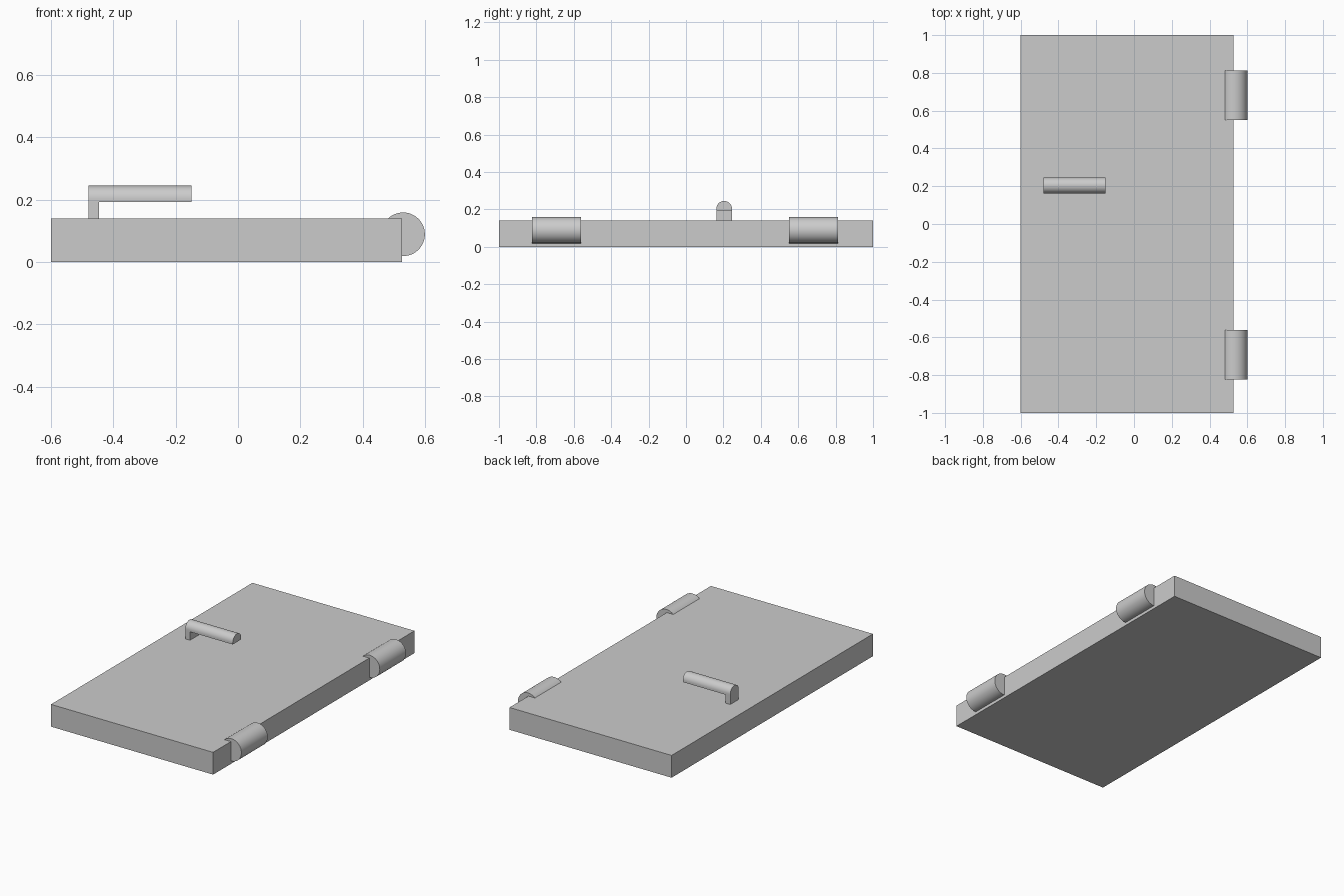
import bpy, bmesh
from math import pi, cos, sin
from mathutils import Vector

default_cube = bpy.data.objects.get("Cube")
if default_cube:
    bpy.data.objects.remove(default_cube, do_unlink=True)

GREY = (0.6, 0.6, 0.6, 1)
grey = bpy.data.materials.new("plain_grey")
grey.use_nodes = True
grey.diffuse_color = GREY
grey.node_tree.nodes["Principled BSDF"].inputs["Base Color"].default_value = GREY


def extrude(name, profile, offset, smooth=False):
    """Make a closed prism from a 3D outline pushed along an offset."""
    bm = bmesh.new()
    face = bm.faces.new([bm.verts.new(p) for p in profile])
    pushed = bmesh.ops.extrude_face_region(bm, geom=[face])
    verts = [g for g in pushed["geom"] if isinstance(g, bmesh.types.BMVert)]
    bmesh.ops.translate(bm, verts=verts, vec=Vector(offset))
    bmesh.ops.recalc_face_normals(bm, faces=bm.faces)
    mesh = bpy.data.meshes.new(name)
    bm.to_mesh(mesh)
    bm.free()
    mesh.materials.append(grey)
    obj = bpy.data.objects.new(name, mesh)
    bpy.context.collection.objects.link(obj)
    if smooth:
        bpy.ops.object.select_all(action="DESELECT")
        obj.select_set(True)
        bpy.context.view_layer.objects.active = obj
        bpy.ops.object.shade_smooth_by_angle(angle=pi / 6)
    return obj


def box(name, x0, x1, y0, y1, z0, z1):
    outline = [(x0, y0, z0), (x1, y0, z0), (x1, y1, z0), (x0, y1, z0)]
    return extrude(name, outline, (0, 0, z1 - z0))


# Door slab
TOP = 0.14
box("door_slab", -0.6, 0.527, -1, 1, 0, TOP)

# Hinge barrels, sunk into the slab edge
R, SIDES = 0.07, 48
for name, y in (("front_hinge", -0.823), ("back_hinge", 0.551)):
    ring = [(0.53 + R * cos(2 * pi * i / SIDES), y, 0.089 + R * sin(2 * pi * i / SIDES))
            for i in range(SIDES)]
    extrude(name, ring, (0, 0.261, 0), smooth=True)

# Handle: a post carrying a round-topped lever with a flat underside
HY, HR, UNDER, SPRING = 0.204, 0.042, 0.193, 0.203
LEFT, STEPS = -0.48, 24
box("handle_post", LEFT, -0.447, HY - HR, HY + HR, TOP, UNDER)
arch = [(LEFT, HY + HR * cos(pi * i / STEPS), SPRING + HR * sin(pi * i / STEPS))
        for i in range(STEPS + 1)]
arch += [(LEFT, HY - HR, UNDER), (LEFT, HY + HR, UNDER)]
extrude("handle_lever", arch, (0.33, 0, 0), smooth=True)
